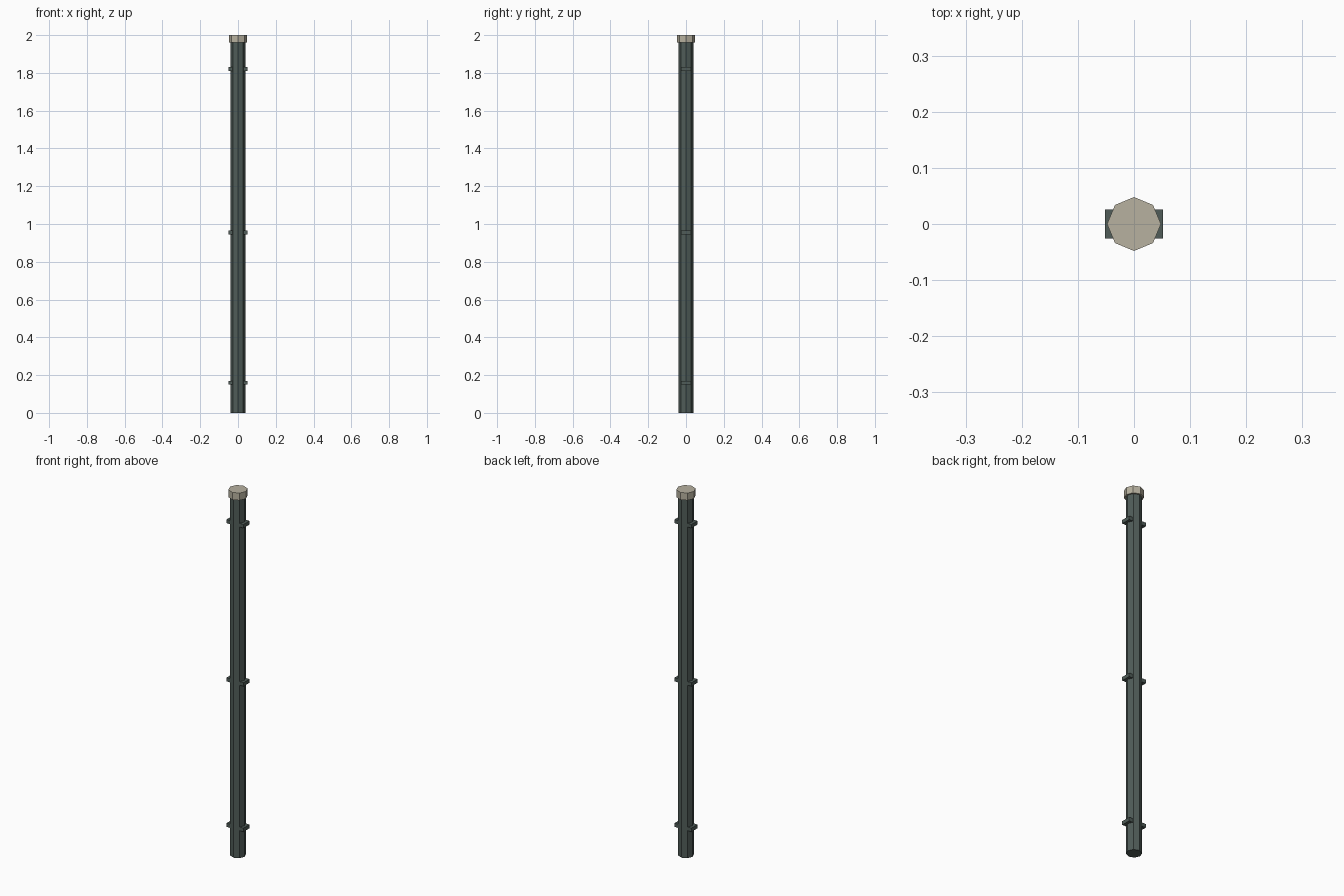
import bpy
import math

if "Cube" in bpy.data.objects:
    bpy.data.objects.remove(bpy.data.objects["Cube"])


def material(name, rgb):
    m = bpy.data.materials.new(name)
    m.diffuse_color = (*rgb, 1.0)
    m.use_nodes = True
    m.node_tree.nodes["Principled BSDF"].inputs["Base Color"].default_value = m.diffuse_color
    return m


slate = material("dark slate green", (0.080, 0.108, 0.099))
stone = material("warm grey", (0.474, 0.440, 0.348))


def octagon(name, radius, z0, z1, mat):
    """Eight-sided prism with corners on the x and y axes."""
    bpy.ops.mesh.primitive_cylinder_add(vertices=8, radius=radius, depth=z1 - z0,
                                        location=(0, 0, (z0 + z1) / 2))
    ob = bpy.context.object
    ob.name = name
    ob.data.materials.append(mat)
    return ob


# Post and its cap
octagon("post", 0.039, 0.0, 1.96, slate)
octagon("cap", 0.048, 1.96, 2.0, stone)

# Wire brackets: flat bars through the post, showing on both sides
for i, z in enumerate((0.16, 0.955, 1.82)):
    bpy.ops.mesh.primitive_cube_add(size=1, location=(0, 0, z))
    bar = bpy.context.object
    bar.name = f"bracket_{i + 1}"
    bar.scale = (0.103, 0.052, 0.02)
    bpy.ops.object.transform_apply(location=False, rotation=False, scale=True)
    bar.data.materials.append(slate)
